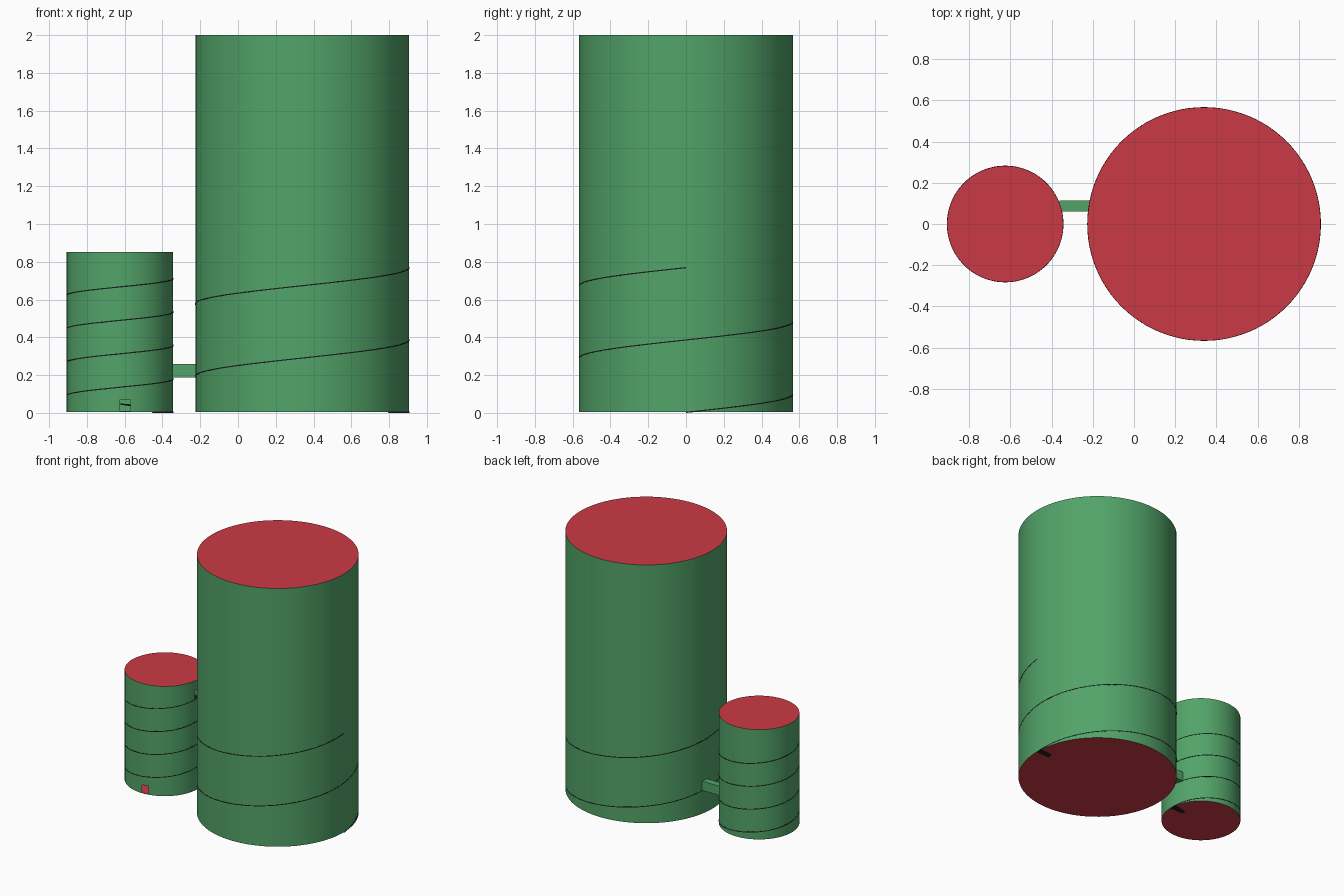
import bpy, bmesh, math
from mathutils import Matrix

if "Cube" in bpy.data.objects:
    bpy.data.objects.remove(bpy.data.objects["Cube"])


def material(name, rgb):
    m = bpy.data.materials.new(name)
    m.diffuse_color = (*rgb, 1)
    m.use_nodes = True
    m.node_tree.nodes["Principled BSDF"].inputs["Base Color"].default_value = m.diffuse_color
    return m


GREEN = material("wall green", (0.085, 0.37, 0.14))
RED = material("cap red", (0.60, 0.042, 0.06))
DARK = material("ramp dark", (0.012, 0.012, 0.012))


def make(name, bm, mats):
    me = bpy.data.meshes.new(name)
    bm.to_mesh(me)
    bm.free()
    for m in mats:
        me.materials.append(m)
    ob = bpy.data.objects.new(name, me)
    bpy.context.collection.objects.link(ob)
    return ob


def box(name, x, y, z, mat):
    bm = bmesh.new()
    bmesh.ops.create_cube(bm, size=1)
    for v in bm.verts:
        for i, (a, b) in enumerate((x, y, z)):
            v.co[i] = a if v.co[i] < 0 else b
    return make(name, bm, [mat])


def smooth(ob):
    bpy.ops.object.select_all(action='DESELECT')
    ob.select_set(True)
    bpy.context.view_layer.objects.active = ob
    bpy.ops.object.shade_smooth_by_angle(angle=math.radians(30))


def tower(name, cx, r, z0, z1, doors):
    # hollow drum: outer skin plus a reversed inner skin, red floor and roof
    bm = bmesh.new()
    t = 0.004
    for inset in (0, t):
        h = z1 - z0 - 2 * inset
        new = bmesh.ops.create_cone(
            bm, cap_ends=True, segments=96, radius1=r - inset, radius2=r - inset,
            depth=h, matrix=Matrix.Translation((cx, 0, (z0 + z1) / 2)))["verts"]
        faces = {f for v in new for f in v.link_faces}
        for f in faces:
            f.material_index = 1 if abs(f.normal.z) > 0.5 else 0
        if inset:
            bmesh.ops.reverse_faces(bm, faces=list(faces))
    ob = make(name, bm, [GREEN, RED])
    # door openings
    for d in doors:
        cutter = box("door_cutter", *d, GREEN)
        cutter.hide_render = True
        mod = ob.modifiers.new("door", 'BOOLEAN')
        mod.operation, mod.solver, mod.object = 'DIFFERENCE', 'EXACT', cutter
        bpy.context.view_layer.objects.active = ob
        bpy.ops.object.modifier_apply(modifier=mod.name)
        bpy.data.objects.remove(cutter)
    smooth(ob)


def ramp(name, cx, r, pitch, turns, width=0.11, thick=0.006):
    # spiral ramp inside the wall, its outer edge just showing outside
    bm = bmesh.new()
    rings = []
    for i in range(96 * turns + 1):
        a = 2 * math.pi * i / 96
        z = pitch * i / 96
        rings.append([bm.verts.new((cx + q * math.cos(a), q * math.sin(a), z + dz))
                      for q, dz in ((r - width, 0), (r + 0.001, 0),
                                    (r + 0.001, thick), (r - width, thick))])
    for p, q in zip(rings, rings[1:]):
        for k in range(4):
            n = (k + 1) % 4
            bm.faces.new((p[k], p[n], q[n], q[k]))
    bm.faces.new(rings[0])
    bm.faces.new(rings[-1])
    bmesh.ops.recalc_face_normals(bm, faces=bm.faces)
    smooth(make(name, bm, [DARK]))


# large and small towers
tower("large_tower", 0.34, 0.566, 0.005, 2.0, [])
tower("small_tower", -0.625, 0.282, 0.005, 0.853, [
    ((-0.625, -0.57), (-0.32, -0.24), (0.0095, 0.07)),
    ((-0.39, -0.30), (-0.03, 0.03), (0.712, 0.775))])

# spiral ramps
ramp("large_ramp", 0.34, 0.566, 0.383, 2)
ramp("small_ramp", -0.625, 0.282, 0.177, 4)

# bridge between the towers
box("bridge", (-0.362, -0.215), (0.06, 0.113), (0.187, 0.258), GREEN)
